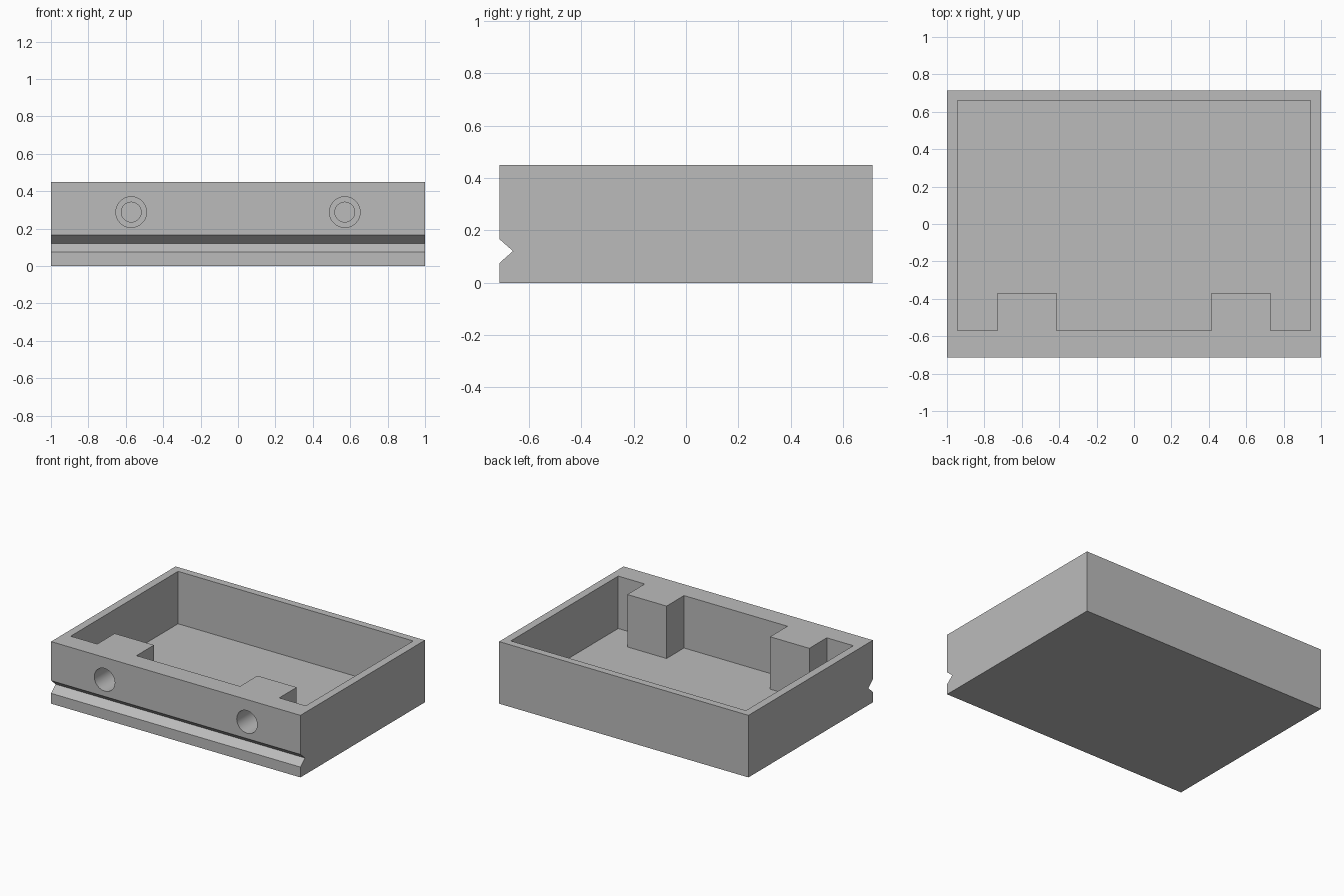
import bpy, bmesh, math
from mathutils import Vector

if "Cube" in bpy.data.objects:
    bpy.data.objects.remove(bpy.data.objects["Cube"])

grey = bpy.data.materials.new("plain_grey")
grey.use_nodes = True
colour = (0.5, 0.5, 0.5, 1)
grey.diffuse_color = colour
grey.node_tree.nodes["Principled BSDF"].inputs["Base Color"].default_value = colour


def prism(name, outline, direction):
    """Extrude a closed outline of 3D points along a direction."""
    bm = bmesh.new()
    face = bm.faces.new([bm.verts.new(p) for p in outline])
    new = bmesh.ops.extrude_face_region(bm, geom=[face])["geom"]
    moved = [v for v in new if isinstance(v, bmesh.types.BMVert)]
    bmesh.ops.translate(bm, verts=moved, vec=Vector(direction))
    bmesh.ops.recalc_face_normals(bm, faces=bm.faces)
    mesh = bpy.data.meshes.new(name)
    bm.to_mesh(mesh)
    bm.free()
    mesh.materials.append(grey)
    obj = bpy.data.objects.new(name, mesh)
    bpy.context.collection.objects.link(obj)
    return obj


def circle(x, y, z, radius, sides=48):
    angles = [math.tau * i / sides for i in range(sides)]
    return [(x + radius * math.cos(a), y, z + radius * math.sin(a)) for a in angles]


# Tray block: side profile with a V groove along the front
front, back, top, floor = -0.713, 0.713, 0.45, 0.07
profile = [(front, 0), (back, 0), (back, top), (front, top),
           (front, 0.167), (-0.661, 0.121), (front, 0.075)]
tray = prism("tray", [(-1, y, z) for y, z in profile], (2, 0, 0))

# Cavity outline, stepping around the two screw blocks
wall, inner, block = 0.943, -0.57, -0.37
right = [(-0.415, inner), (-0.415, block), (-0.73, block),
         (-0.73, inner), (-wall, inner), (-wall, 0.66)]
outline = right + [(-x, y) for x, y in reversed(right)]
cutters = [prism("cavity_cutter", [(x, y, floor) for x, y in outline], (0, 0, 1))]

# Blind stepped screw holes, wide at the front
for side, x in (("left", 0.571), ("right", -0.571)):
    for part, radius, start, end in (("wide", 0.082, front - 0.1, -0.47),
                                     ("narrow", 0.053, -0.5, -0.42)):
        cutters.append(prism(f"{side}_{part}_hole_cutter",
                             circle(x, start, 0.288, radius), (0, end - start, 0)))

# Cut, then remove the helpers
bpy.context.view_layer.objects.active = tray
for cutter in cutters:
    cutter.hide_render = True
    mod = tray.modifiers.new(cutter.name, "BOOLEAN")
    mod.operation = "DIFFERENCE"
    mod.solver = "EXACT"
    mod.object = cutter
    bpy.ops.object.modifier_apply(modifier=mod.name)
    bpy.data.objects.remove(cutter)

bpy.ops.object.select_all(action="DESELECT")
tray.select_set(True)
bpy.ops.object.shade_smooth_by_angle(angle=math.radians(30))
